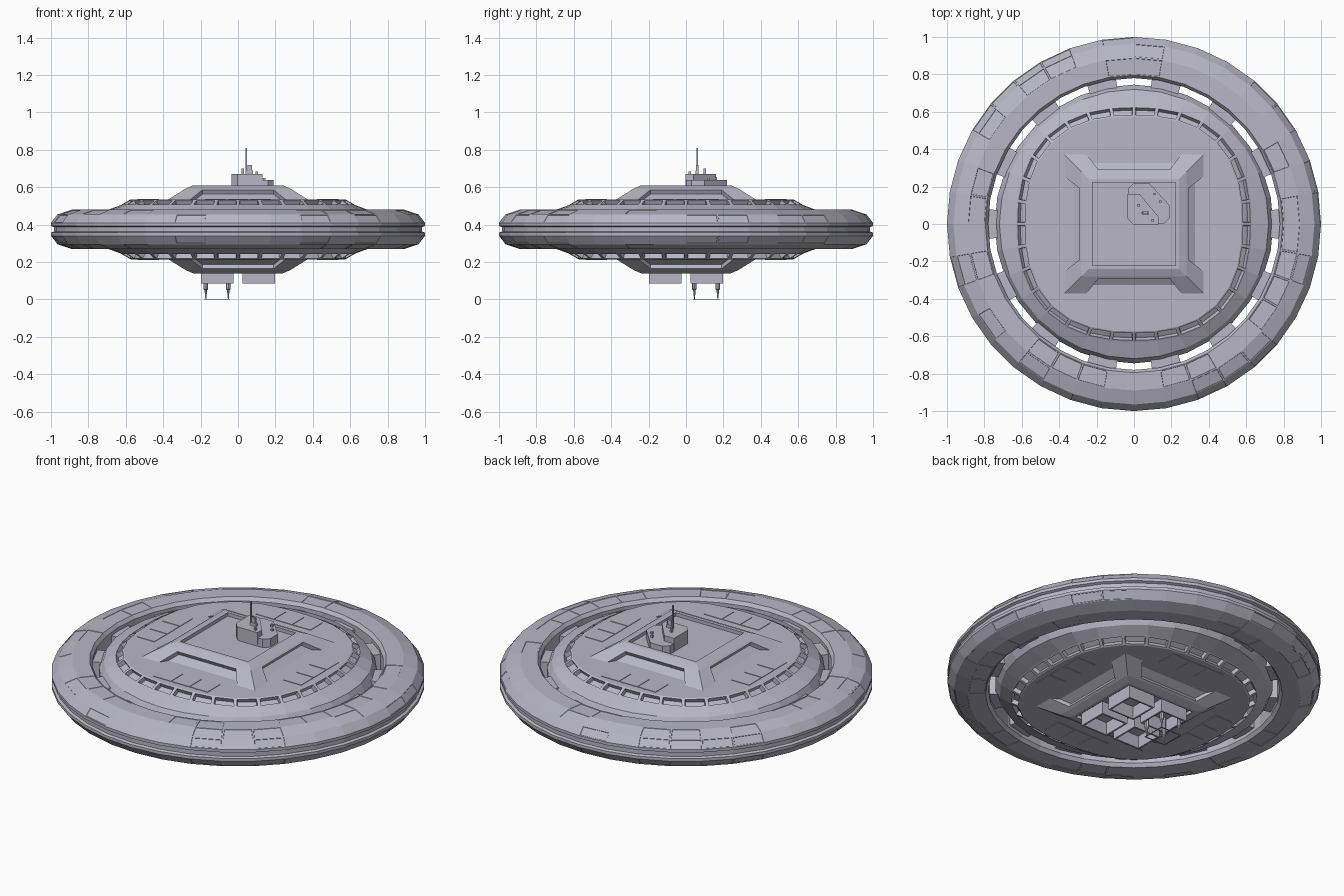
import bpy, bmesh, random
from math import sin, cos, pi, radians
from mathutils import Vector

if "Cube" in bpy.data.objects:
    bpy.data.objects.remove(bpy.data.objects["Cube"], do_unlink=True)

random.seed(4)
MID = 0.375  # height of the plane between upper and lower hull

hull_grey = bpy.data.materials.new("hull_grey")
hull_grey.use_nodes = True
COLOUR = (0.48, 0.47, 0.56, 1)
hull_grey.diffuse_color = COLOUR
hull_grey.node_tree.nodes["Principled BSDF"].inputs["Base Color"].default_value = COLOUR


def finish(bm, name, mirrored=False):
    """Turn a bmesh into an object; mirrored ones are built as an upper half."""
    mesh = bpy.data.meshes.new(name)
    bm.to_mesh(mesh)
    bm.free()
    mesh.materials.append(hull_grey)
    obj = bpy.data.objects.new(name, mesh)
    bpy.context.collection.objects.link(obj)
    if mirrored:
        obj.location.z = MID
        mod = obj.modifiers.new("upper_to_lower", 'MIRROR')
        mod.use_axis[0] = False
        mod.use_axis[2] = True
    return obj


def outline(n, r, power=2.0, phase=0.0):
    """Rounded outline: power 2 is a circle, higher is squarer."""
    pts = []
    for i in range(n):
        c, s = cos(2 * pi * i / n + phase), sin(2 * pi * i / n + phase)
        k = r / (abs(c) ** power + abs(s) ** power) ** (1 / power)
        pts.append((k * c, k * s))
    return pts


def loft(bm, rows, cap=False):
    """Skin (outline, height) rows and return the bands of faces."""
    rings = [[bm.verts.new((x, y, h)) for x, y in pts] for pts, h in rows]
    n = len(rings[0])
    bands = [[bm.faces.new((a[i], a[(i + 1) % n], b[(i + 1) % n], b[i]))
              for i in range(n)] for a, b in zip(rings, rings[1:])]
    if cap:
        bm.faces.new(rings[-1])
    bm.normal_update()
    return bands


def sink(bm, faces, border, depth, shorten=0.0):
    """Inset each face and push it in, optionally shortening it sideways."""
    bmesh.ops.inset_individual(bm, faces=faces, thickness=border)
    bm.normal_update()
    for f in faces:
        if shorten:
            side = Vector((0, 0, 1)).cross(f.normal).normalized()
            mid = f.calc_center_median()
            for v in f.verts:
                v.co -= side * (v.co - mid).dot(side) * shorten
    bmesh.ops.inset_individual(bm, faces=faces, thickness=0.002, depth=-depth)


def prism(bm, pts, z0, z1):
    low = [bm.verts.new((x, y, z0)) for x, y in pts]
    top = [bm.verts.new((x, y, z1)) for x, y in pts]
    n = len(pts)
    bm.faces.new(low[::-1])
    bm.faces.new(top)
    for i in range(n):
        j = (i + 1) % n
        bm.faces.new((low[i], low[j], top[j], top[i]))


def block(bm, x, y, hx, hy, z0, z1):
    prism(bm, [(x - hx, y - hy), (x + hx, y - hy), (x + hx, y + hy), (x - hx, y + hy)], z0, z1)


def square_frame(bm, x, y, half, wall, z0, z1):
    for s in (-1, 1):
        block(bm, x + s * (half - wall / 2), y, wall / 2, half, z0, z1)
        block(bm, x, y + s * (half - wall / 2), half - wall, wall / 2, z0, z1)


# Outer ring with a groove round its rim and shallow panels
bm = bmesh.new()
profile = [(.985, 0), (.985, .012), (1, .018), (1, .035), (.965, .08), (.89, .105),
           (.795, .105), (.78, .085), (.78, 0)]
bands = loft(bm, [(outline(36, r), h) for r, h in profile])
panels = [f for band in bands[3:6] for f in band if random.random() < 0.3]
sink(bm, panels, 0.006, 0.002)
finish(bm, "outer_ring", True)

# Central hull: round at the rim, squarer towards the window band
bm = bmesh.new()
profile = [(.745, 2, 0), (.745, 2, .05), (.72, 2, .095), (.63, 2.4, .128), (.575, 2.5, .16)]
bands = loft(bm, [(outline(32, r, p), h) for r, p, h in profile], cap=True)
sink(bm, bands[3], 0.013, 0.025)
finish(bm, "central_hull", True)

# Stepped square platform with a slot in each slope and a sunken deck
bm = bmesh.new()
profile = [(.38, .155), (.28, .218), (.24, .235), (.222, .235), (.222, .215)]
bands = loft(bm, [(outline(4, r * 2 ** 0.5, 2, pi / 4), h) for r, h in profile], cap=True)
sink(bm, bands[0], 0.016, 0.025, shorten=0.3)
finish(bm, "square_platform", True)

# Thin deck panels round the platform
bm = bmesh.new()
STEP = 0.12
for i in range(-5, 6):
    for j in range(-5, 6):
        x, y = i * STEP, j * STEP
        corner = (abs(x) + STEP / 2) ** 2.5 + (abs(y) + STEP / 2) ** 2.5
        if corner < 0.57 ** 2.5 and max(abs(x), abs(y)) > 0.4:
            block(bm, x, y, 0.057, 0.057, 0.158, 0.163)
finish(bm, "deck_panels", True)

# Spokes that bridge the slot between hull and ring
bm = bmesh.new()
COUNT = 14
for i in range(COUNT):
    mid = pi / 2 + (i + 0.5) * 2 * pi / COUNT
    a, b = mid - radians(5.8), mid + radians(5.8)
    prism(bm, [(r * cos(t), r * sin(t)) for r, t in
               ((.72, a), (.79, a), (.79, b), (.72, b))], 0.31, 0.44)
finish(bm, "ring_spokes")

# Control tower: low base, taller block, mast and fittings
bm = bmesh.new()
prism(bm, [(-.03, .03), (0, 0), (.16, 0), (.19, .03), (.19, .1), (.08, .22), (0, .22), (-.03, .19)],
      0.58, 0.64)
finish(bm, "tower_base")
bm = bmesh.new()
prism(bm, [(-.034, .03), (-.004, -.004), (.13, -.004), (.13, .04), (.03, .16), (-.034, .16)],
      0.6, 0.672)
finish(bm, "tower_block")
bm = bmesh.new()
block(bm, 0.043, 0.06, 0.004, 0.004, 0.66, 0.81)
block(bm, 0.062, 0.06, 0.018, 0.008, 0.66, 0.69)
block(bm, 0.062, 0.06, 0.012, 0.006, 0.69, 0.72)
for x, y, top in ((.025, .1, .7), (.1, .02, .685), (.11, .16, .655), (.14, .12, .65)):
    block(bm, x, y, 0.006, 0.006, 0.63, top)
finish(bm, "tower_mast_and_fittings")

# Four open bays beneath the hull
bm = bmesh.new()
for x in (-.112, .112):
    for y in (-.112, .112):
        square_frame(bm, x, y, 0.087, 0.01, 0.086, 0.165)
finish(bm, "landing_bays")

# Landing gear in one bay: tapered legs on a thin foot frame
bm = bmesh.new()
for x in (-.172, -.052):
    for y in (.045, .17):
        ring = [([(x + px, y + py) for px, py in outline(8, r)], z)
                for r, z in ((.002, 0), (.007, .05), (.012, .055), (.012, .16))]
        loft(bm, ring, cap=True)
finish(bm, "landing_legs")
bm = bmesh.new()
square_frame(bm, -.112, .108, 0.07, 0.006, 0, 0.003)
finish(bm, "foot_frame")
